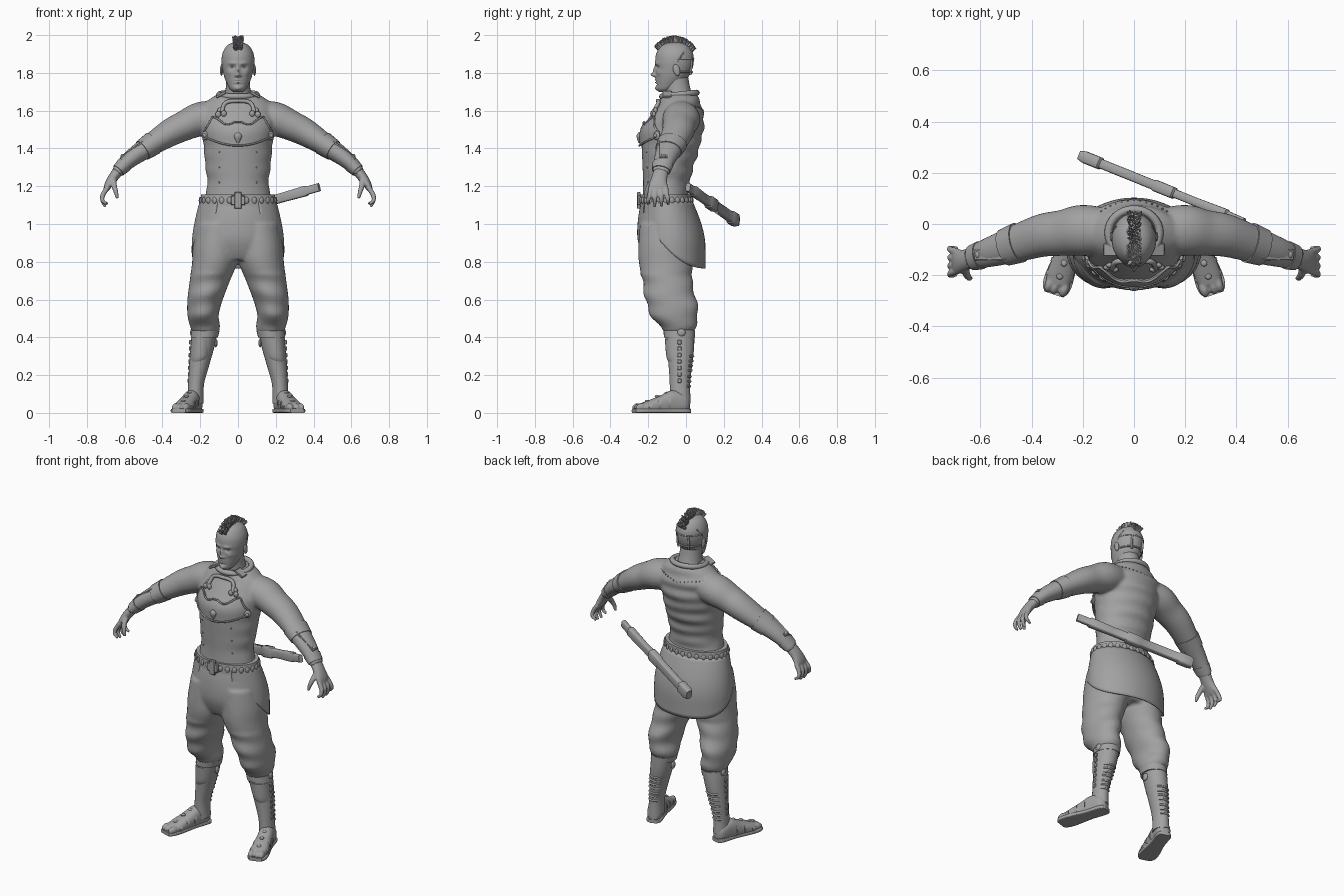
import bpy, bmesh, random
from math import sin, cos, pi, radians, exp, copysign
from mathutils import Vector, Matrix

cube = bpy.data.objects.get("Cube")
if cube:
    bpy.data.objects.remove(cube)
random.seed(4)
Y, Z = Vector((0, 1, 0)), Vector((0, 0, 1))

clay = bpy.data.materials.new("clay grey")
clay.use_nodes = True
clay.diffuse_color = (.36, .36, .36, 1)
clay.node_tree.nodes["Principled BSDF"].inputs["Base Color"].default_value = (.36, .36, .36, 1)


def make(name, bm, mirror=False, voxel=0, smooth=2, angle=40, solid=0):
    """Turn a bmesh into an object, with optional mirroring and fusing."""
    bmesh.ops.recalc_face_normals(bm, faces=bm.faces)
    me = bpy.data.meshes.new(name)
    bm.to_mesh(me)
    bm.free()
    me.materials.append(clay)
    me.shade_smooth()
    me.set_sharp_from_angle(angle=radians(angle))
    ob = bpy.data.objects.new(name, me)
    bpy.context.collection.objects.link(ob)
    if solid:
        ob.modifiers.new("Thickness", 'SOLIDIFY').thickness = solid
    if mirror:
        ob.modifiers.new("Mirror", 'MIRROR').use_mirror_merge = False
    if voxel:
        m = ob.modifiers.new("Fuse", 'REMESH')
        m.mode, m.voxel_size, m.use_smooth_shade = 'VOXEL', voxel, True
        m = ob.modifiers.new("Relax", 'SMOOTH')
        m.factor, m.iterations = .5, smooth


def spline(rows, n):
    """Catmull-Rom through rows of numbers, n steps per span."""
    out = []
    for i in range(len(rows) - 1):
        a, b, c, d = rows[max(i - 1, 0)], rows[i], rows[i + 1], rows[min(i + 2, len(rows) - 1)]
        for k in range(n):
            t = k / n
            out.append([.5 * (2*q + (r - p)*t + (2*p - 5*q + 4*r - s)*t*t + (3*q - p - 3*r + s)*t**3)
                        for p, q, r, s in zip(a, b, c, d)])
    return out + [list(rows[-1])]


def loft(bm, rows, axis=None, ref=Y, n=5, seg=28, power=2):
    """Skin rings; each row is x, y, z and two radii."""
    pts, rings = spline(rows, n), []
    for i, p in enumerate(pts):
        t = axis or (Vector(pts[min(i + 1, len(pts) - 1)][:3]) - Vector(pts[max(i - 1, 0)][:3])).normalized()
        u = ref.cross(t).normalized()
        v = t.cross(u)
        sq = lambda w: copysign(abs(w) ** (2 / power), w)
        rings.append([bm.verts.new(Vector(p[:3]) + u*p[3]*sq(cos(2*pi*k/seg)) + v*p[4]*sq(sin(2*pi*k/seg)))
                      for k in range(seg)])
    for r, s in zip(rings, rings[1:]):
        for k in range(seg):
            bm.faces.new((r[k], r[k - 1], s[k - 1], s[k]))
    bm.faces.new(rings[0])
    bm.faces.new(rings[-1][::-1])


def blob(bm, c, r, rot=Matrix(), u=12):
    bmesh.ops.create_uvsphere(bm, u_segments=u, v_segments=u * 2 // 3, radius=1,
                              matrix=Matrix.Translation(c) @ rot @ Matrix.Diagonal((*r, 1)))


def box(bm, c, size, rot=Matrix()):
    new = bmesh.ops.create_cube(bm, size=1, matrix=Matrix.Translation(c) @ rot @ Matrix.Diagonal((*size, 1)))
    bmesh.ops.bevel(bm, geom=list({e for v in new["verts"] for e in v.link_edges}),
                    offset=min(size) * .2, segments=1, affect='EDGES')


def sheet(bm, nu, nv, f):
    """Grid surface from a function of u, v in 0..1."""
    g = [[bm.verts.new(f(i / nu, j / nv)) for j in range(nv + 1)] for i in range(nu + 1)]
    for i in range(nu):
        for j in range(nv):
            bm.faces.new((g[i][j], g[i + 1][j], g[i + 1][j + 1], g[i][j + 1]))


def tube(name, pts, r, mirror=False, cyclic=False):
    cu = bpy.data.curves.new(name, 'CURVE')
    cu.dimensions, cu.bevel_depth, cu.bevel_resolution, cu.use_fill_caps = '3D', r, 2, True
    sp = cu.splines.new('POLY')
    pts = pts if cyclic else spline(pts, 5)
    sp.points.add(len(pts) - 1)
    for q, p in zip(sp.points, pts):
        q.co = (*p, 1)
    sp.use_cyclic_u, sp.use_smooth = cyclic, True
    cu.materials.append(clay)
    ob = bpy.data.objects.new(name, cu)
    bpy.context.collection.objects.link(ob)
    if mirror:
        ob.modifiers.new("Mirror", 'MIRROR')


# Tunic: trunk with back folds, plus sleeves and forearms
trunk = [(0, -.105, 1.07, .2, .13), (0, -.105, 1.2, .163, .122), (0, -.095, 1.3, .172, .135),
         (0, -.08, 1.42, .183, .155), (0, -.07, 1.5, .195, .162), (0, -.045, 1.58, .2, .14),
         (0, -.035, 1.64, .175, .11), (0, -.035, 1.69, .105, .09)]
arm = [(.1, -.03, 1.57, .085, .09), (.2, -.025, 1.555, .09, .1), (.28, -.035, 1.522, .08, .09),
       (.36, -.045, 1.483, .073, .084), (.47, -.08, 1.413, .057, .072), (.57, -.112, 1.343, .045, .058),
       (.645, -.135, 1.27, .03, .044)]
trunk_fine = spline(trunk, 20)


def on_trunk(x, z, side=-1, lift=0):
    r = min(trunk_fine, key=lambda q: abs(q[2] - z))
    return Vector((x, r[1] + side * (r[4] * max(0, 1 - (x / r[3]) ** 2) ** .5 + lift), z))


bm = bmesh.new()
loft(bm, trunk, Z, n=10, seg=48)
for v in bm.verts:
    if v.co.y > -.06:
        wave = sin(v.co.z * 80 + 5 * v.co.x) + .5 * sin(v.co.z * 47 - 9 * v.co.x)
        v.co.y += .0045 * wave * min(1, (v.co.y + .06) * 12)
    else:
        v.co.x *= 1 + .01 * sin(v.co.z * 70)
loft(bm, arm)
loft(bm, [(-r[0], *r[1:]) for r in arm])
make("tunic_and_arms", bm, voxel=.009, smooth=4)

# Hands
bm = bmesh.new()
loft(bm, [(.63, -.13, 1.285, .028, .04), (.665, -.142, 1.24, .026, .042), (.69, -.147, 1.2, .02, .05),
          (.7, -.148, 1.175, .012, .045)])
for y0, y1, x1, z1 in ((-.108, -.095, .7, 1.105), (-.135, -.13, .712, 1.092), (-.16, -.165, .712, 1.09),
                       (-.184, -.2, .705, 1.105)):
    loft(bm, [(.69, y0, 1.195, .014, .014), (.715, (y0 + y1) / 2, 1.155, .013, .013),
              (.718, y1, 1.125, .011, .011), (x1 - .01, y1, z1, .008, .008)], seg=12)
loft(bm, [(.66, -.165, 1.235, .016, .016), (.655, -.195, 1.2, .015, .015), (.645, -.21, 1.165, .012, .012),
          (.638, -.212, 1.135, .008, .008)], seg=12)
make("hand", bm, True, voxel=.0055, smooth=3)

# Arm guards
bm = bmesh.new()
loft(bm, [(.45, -.073, 1.427, .064, .08), (.505, -.092, 1.39, .057, .073)], n=1)
loft(bm, [(.6, -.122, 1.316, .043, .056), (.633, -.132, 1.283, .036, .05)], n=1)
tilt = Matrix.Rotation(radians(36), 4, 'Y')
box(bm, (.56, -.12, 1.393), (.15, .045, .016), tilt)
for x in (.5, .61):
    blob(bm, (x, -.12, 1.397 - (x - .56) * .73), (.011, .015, .011))
make("arm_guard", bm, True)

# Head, shaped from a dense loft
bm = bmesh.new()
loft(bm, [(0, -.115, 1.7, .026, .028), (0, -.105, 1.715, .043, .05), (0, -.09, 1.74, .057, .068),
          (0, -.073, 1.78, .073, .087), (0, -.064, 1.82, .082, .097), (0, -.061, 1.86, .087, .102),
          (0, -.06, 1.9, .083, .098), (0, -.06, 1.935, .066, .08), (0, -.06, 1.955, .042, .053),
          (0, -.06, 1.965, .008, .01)], Z, n=8, seg=96)
features = [(0, 1.789, .011, .01, -.022), (0, 1.81, .008, .022, -.014), (.014, 1.785, .006, .006, -.008),
            (.03, 1.851, .02, .008, -.007), (.03, 1.83, .015, .009, .011), (.047, 1.8, .015, .014, -.005),
            (0, 1.763, .018, .004, -.006), (0, 1.749, .016, .004, -.006), (0, 1.756, .02, .002, .004),
            (0, 1.738, .02, .005, .004), (0, 1.717, .018, .011, -.008)]
for v in bm.verts:
    if v.co.y < -.08:
        x, z = abs(v.co.x), v.co.z
        v.co.y += sum(d * exp(-((x - fx) / rx) ** 2 - ((z - fz) / rz) ** 2) for fx, fz, rx, rz, d in features)
make("head", bm, angle=80)
bm = bmesh.new()
blob(bm, (.031, -.137, 1.829), (.012, .01, .008))
blob(bm, (.087, -.05, 1.815), (.008, .018, .032), Matrix.Rotation(.25, 4, 'X'))
make("eye_and_ear", bm, True)
bm = bmesh.new()
loft(bm, [(0, -.035, 1.62, .085, .085), (0, -.04, 1.68, .07, .074), (0, -.048, 1.73, .064, .068),
          (0, -.055, 1.78, .062, .066)], Z)
make("neck", bm)

# Mohawk of small locks, and head straps
bm = bmesh.new()
for i in range(170):
    a = radians(-55 + 115 * i / 169)
    side = random.uniform(-1, 1)
    d = Vector((side * .45, sin(a), cos(a) + .1))
    p = Vector((side * .016, -.061 + .1 * sin(a), 1.86 + .104 * cos(a)))
    rot = d.to_track_quat('Z', 'Y').to_matrix().to_4x4()
    bmesh.ops.create_cone(bm, cap_ends=True, segments=5, radius1=.008, radius2=.004, depth=.04,
                          matrix=Matrix.Translation(p + d * random.uniform(.007, .013)) @ rot)
make("mohawk", bm)
for z, rx, ry in ((1.805, .08, .094), (1.875, .085, .101)):
    tube("head_strap", [(rx * cos(a * pi / 10), -.062 + ry * sin(a * pi / 10), z) for a in range(1, 10)], .005)
tube("head_side_strap", [(.08, -.06, 1.84), (.083, -.035, 1.875), (.068, -.01, 1.91)], .004, True)
tube("head_back_strap", [(.035, .024, 1.79), (.04, .028, 1.83), (.036, .03, 1.88)], .006, True)

# Collar, yoke studs and tunic rivets
tube("collar", [(.1 * sin(a * pi / 16), -.035 + .092 * cos(a * pi / 16), 1.685 + .01 * cos(a * pi / 16))
                for a in range(32)], .016, cyclic=True)
bm = bmesh.new()
box(bm, (.09, -.1, 1.685), (.06, .05, .014), Matrix.Rotation(.5, 4, 'Y'))
for i in range(11):
    a = pi * i / 22
    blob(bm, on_trunk(.17 * sin(a), 1.6 + .03 * sin(a), 1), (.004, .004, .004), u=6)
for z in (1.22, 1.3, 1.38):
    blob(bm, on_trunk(.1, z), (.005, .005, .005), u=6)
make("rivets_and_collar_tabs", bm, True)


# Chest plate with rim, discs, drop ornament and carrying arch
def plate(u, v):
    x = (u - .5) * .36
    k = abs(u * 2 - 1)
    low = 1.415 + .05 * k ** 2
    top = 1.528 + .012 * cos(k * 9) + .035 * k - .25 * max(0, k - .75)
    return on_trunk(x, low + (top - low) * v, lift=.01)


bm = bmesh.new()
sheet(bm, 40, 12, plate)
make("chest_plate", bm, solid=.012)
for e in (0, 1):
    tube("chest_plate_rim", [plate(i / 24, e) - Y * .002 for i in range(25)], .005)
bm = bmesh.new()
loft(bm, [(0, -.244, 1.43, .006, .008), (0, -.246, 1.465, .021, .016), (0, -.244, 1.485, .006, .008)], Z)
make("drop_ornament", bm)
bm = bmesh.new()
out = Vector((.6, -.8, 0)).to_track_quat('Z', 'Y').to_matrix().to_4x4()
blob(bm, (.172, -.155, 1.468), (.024, .024, .01), out, 16)
blob(bm, (.177, -.163, 1.468), (.011, .011, .008), out)
for x, z in ((.075, 1.585), (.095, 1.6), (.105, 1.58)):
    blob(bm, on_trunk(x, z, lift=.006), (.015, .011, .017))
make("chest_disc_and_knobs", bm, True)
tube("chest_arch", [on_trunk(x, z, lift=.01) for x, z in
                    ((-.085, 1.59), (-.075, 1.63), (-.05, 1.648), (0, 1.652), (.05, 1.648), (.075, 1.63),
                     (.085, 1.59))], .011)

# Trousers: hips and baggy legs
leg = [(.1, -.1, 1, .12, .145), (.115, -.1, .88, .124, .152), (.122, -.105, .8, .121, .145),
       (.149, -.1, .7, .107, .132), (.174, -.08, .6, .094, .135), (.185, -.062, .52, .083, .127),
       (.175, -.045, .46, .08, .097), (.17, -.038, .425, .068, .075)]
bm = bmesh.new()
loft(bm, [(0, -.105, 1.13, .195, .13), (0, -.1, 1.03, .22, .154), (0, -.1, .93, .228, .158),
          (0, -.1, .86, .21, .14), (0, -.1, .81, .14, .115)], Z, n=6, seg=40)
for s in (1, -1):
    loft(bm, [(s * r[0], *r[1:]) for r in leg], Z, n=6)
for v in bm.verts:
    if .44 < v.co.z < .75:
        v.co.y += .006 * sin(v.co.z * 55 + 8 * abs(v.co.x))
make("trousers", bm, voxel=.01, smooth=4)


# Wrap skirt, open at the front with a rising hem
def skirt(u, v):
    a = radians(-148 + 296 * u)
    hem = .765 + .33 * ((1 - cos(a)) / 2) ** 2
    z = 1.12 + (hem - 1.12) * v
    w = sin(min(1, (1.12 - z) / .25) * pi / 2)
    back, front = .035 + .068 * w, -.243 - .016 * w
    return Vector(((.203 + .042 * w) * sin(a), (back + front) / 2 + (back - front) / 2 * cos(a), z))


bm = bmesh.new()
sheet(bm, 56, 16, skirt)
make("wrap_skirt", bm, solid=.006)

# Belt, links and buckle
bm = bmesh.new()
loft(bm, [(0, -.105, 1.095, .206, .139), (0, -.105, 1.155, .195, .136)], Z, n=1, seg=48)
make("belt", bm)
bm = bmesh.new()
for i in range(28):
    a = 2 * pi * i / 28
    blob(bm, (.201 * sin(a), -.105 + .138 * cos(a), 1.125), (.014, .007, .018), Matrix.Rotation(-a, 4, 'Z'))
make("belt_links", bm)
bm = bmesh.new()
box(bm, (0, -.249, 1.125), (.075, .016, .05))
box(bm, (0, -.25, 1.125), (.038, .02, .088))
make("buckle", bm)

# Sheathed sword slung behind the left hip
start, end = Vector((.43, .01, 1.195)), Vector((-.21, .268, 1.015))
profile = [(0, .013, .022), (.1, .015, .022), (.11, .02, .028), (.3, .017, .025), (.42, .017, .026),
           (.43, .023, .033), (.54, .023, .033), (.55, .019, .027), (.87, .019, .027), (.88, .024, .034),
           (.97, .024, .034), (1, .018, .028)]
bm = bmesh.new()
loft(bm, [(*start.lerp(end, t), a, b) for t, a, b in profile], (end - start).normalized(), Z, n=1, seg=16, power=5)
make("sword", bm)

# Shin boots with greaves, side buckles and back straps
boot = [(.172, -.036, .46, .07, .08), (.188, -.03, .35, .063, .073), (.206, -.03, .25, .053, .062),
        (.222, -.032, .15, .042, .054), (.226, -.03, .05, .044, .055)]
bm = bmesh.new()
loft(bm, boot, Z)
loft(bm, [(.178, -.035, .4, .072, .082), (.172, -.036, .435, .074, .083)], Z, n=1)
loft(bm, [(.19, -.042, .39, .056, .07), (.2, -.042, .3, .052, .062), (.21, -.042, .27, .04, .05)], Z)
blob(bm, (.243, -.025, .425), (.011, .022, .022))
blob(bm, (.117, -.04, .37), (.009, .02, .023))
for i in range(7):
    z = .17 + i * .034
    box(bm, (.261 - .04 * (z - .17), -.035, z), (.012, .02, .022))
make("boot", bm, True)
boot_fine = spline(boot, 12)
for i in range(7):
    x, y, z, a, b = min(boot_fine, key=lambda r: abs(r[2] - .14 - i * .027))
    tube("boot_back_strap", [(x + a * cos(k * pi / 8), y + b * sin(k * pi / 8), z)
                             for k in range(2, 7)], .006, True)

# Feet: split-toe shoe, sole and straps along a turned-out axis
heel, toe = Vector((.222, .005, 0)), Vector((.305, -.25, 0))
way = (toe - heel).normalized()
foot = lambda t, z, a, b: (*(heel.lerp(toe, t) + Z * z), a, b)
bm = bmesh.new()
loft(bm, [foot(-.05, .04, .02, .03), foot(.05, .05, .042, .05), foot(.3, .055, .045, .065),
          foot(.55, .042, .048, .05), foot(.8, .03, .052, .036), foot(.95, .026, .045, .026)], way, Z, power=2.4)
turn = Matrix.Rotation(.32, 4, 'Z')
side = Vector((-way.y, way.x, 0))
for s, w in ((-.032, .02), (.004, .016), (.03, .017)):
    blob(bm, toe + side * s + Z * .027 - way * .008, (w, .035, .025), turn)
for v in bm.verts:
    v.co.z = max(v.co.z, .012)
make("shoe", bm, True, voxel=.006)
bm = bmesh.new()
loft(bm, [foot(t, .011, a, .011) for t, a in
          ((-.06, .024), (.03, .044), (.4, .044), (.8, .056), (1, .054), (1.1, .038))], way, Z, power=6)
for t, h, a in ((.42, .105, .05), (.62, .088, .053), (.82, .062, .056)):
    loft(bm, [foot(t - .03, h / 2, a, h / 2), foot(t + .03, h / 2 - .003, a, h / 2 - .003)], way, Z, n=1)
    blob(bm, heel.lerp(toe, t) + Z * h, (.013, .013, .007), turn)
make("sole_and_straps", bm, True)
